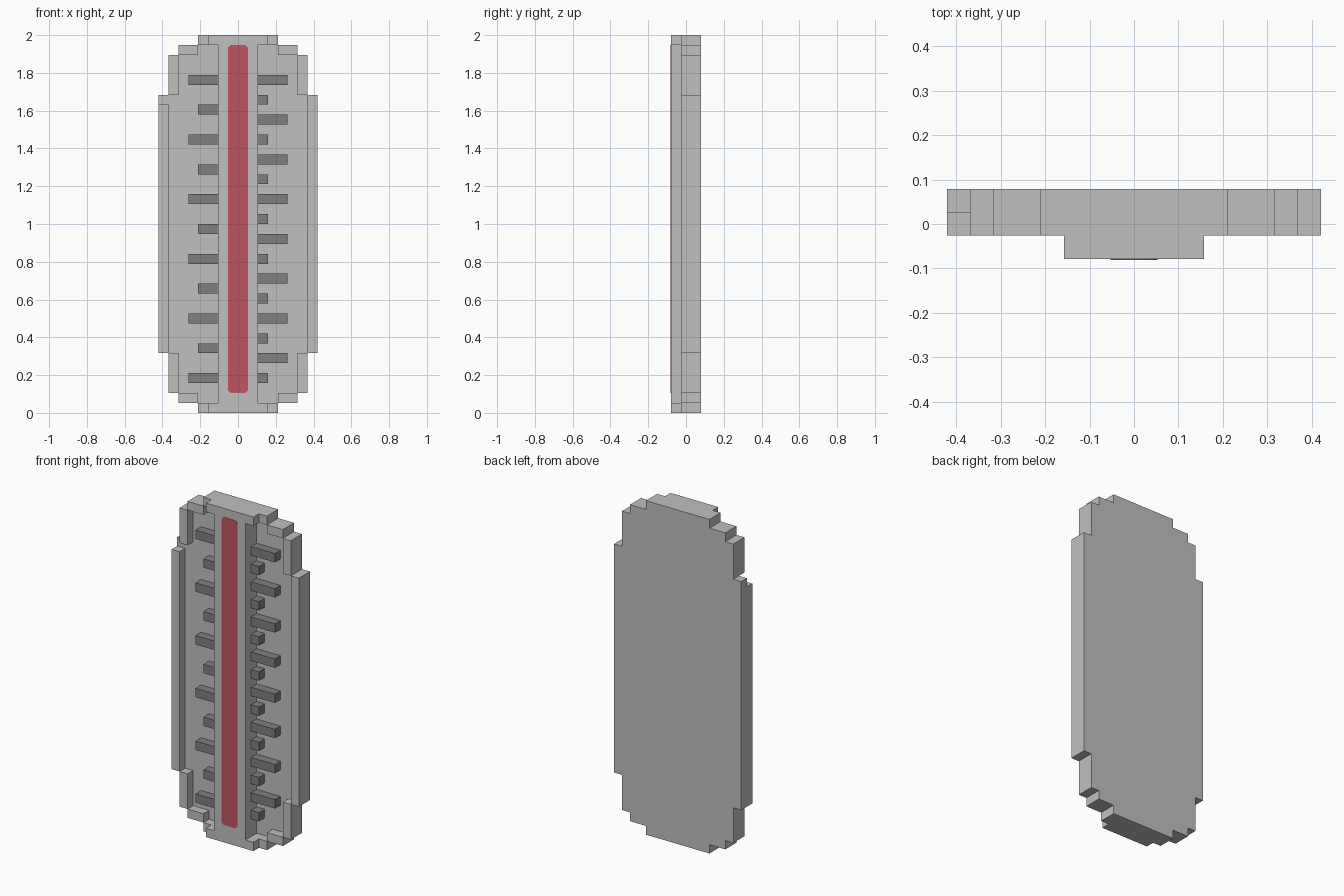
import bpy, bmesh

if "Cube" in bpy.data.objects:
    bpy.data.objects.remove(bpy.data.objects["Cube"], do_unlink=True)

U = 2 / 38          # one block of the design grid; the body is 16 x 3 x 38 blocks
BACK, MID, INNER, FRONT = 1.5, -0.5, 0.5, -1.5   # depth layers in blocks


def material(name, rgb):
    lin = [((c / 255 + 0.055) / 1.055) ** 2.4 for c in rgb] + [1]
    m = bpy.data.materials.new(name)
    m.use_nodes = True
    m.diffuse_color = lin
    bsdf = next(n for n in m.node_tree.nodes if n.type == 'BSDF_PRINCIPLED')
    bsdf.inputs["Base Color"].default_value = lin
    return m


GREY = material("light grey", (192, 192, 192))
DARK = material("dark grey", (128, 128, 128))
RED = material("red", (192, 85, 95))


def finish(name, bm, mat):
    bmesh.ops.recalc_face_normals(bm, faces=bm.faces)
    bmesh.ops.scale(bm, vec=(U, U, U), verts=bm.verts)
    me = bpy.data.meshes.new(name)
    bm.to_mesh(me)
    bm.free()
    me.materials.append(mat)
    ob = bpy.data.objects.new(name, me)
    bpy.context.collection.objects.link(ob)
    return ob


def slab(name, outline, y0, y1, mat):
    """Extrude an (x, z) outline in depth from y0 to y1."""
    bm = bmesh.new()
    face = bm.faces.new([bm.verts.new((x, y0, z)) for x, z in outline])
    ext = bmesh.ops.extrude_face_region(bm, geom=[face])
    verts = [v for v in ext["geom"] if isinstance(v, bmesh.types.BMVert)]
    bmesh.ops.translate(bm, vec=(0, y1 - y0, 0), verts=verts)
    return finish(name, bm, mat)


def box(name, x0, x1, y0, y1, z0, z1, mat):
    return slab(name, [(x0, z0), (x1, z0), (x1, z1), (x0, z1)], y0, y1, mat)


def four_way(quarter):
    """Mirror a lower-right outline, bottom to side, into a closed outline."""
    right = quarter + [(x, 38 - z) for x, z in reversed(quarter)]
    return right + [(-x, z) for x, z in reversed(right)]


# Stepped back plate
slab("back_plate", four_way([(4, 0), (4, 1), (6, 1), (6, 2), (7, 2), (7, 6), (8, 6)]),
     INNER, BACK, GREY)

# Raised centre bar with wider ends
slab("centre_bar", four_way([(3, 0), (3, 1), (2, 1)]), FRONT, INNER, GREY)

# Raised rim, in steps around the plate
for side, label in ((1, "left"), (-1, "right")):
    for end, z in (("bottom", lambda h: h), ("top", lambda h: 38 - h)):
        for part, x0, x1, z0, z1 in (("end", 3, 4, 0, 1), ("step", 4, 6, 1, 2),
                                     ("corner", 6, 7, 2, 6)):
            box(f"{label}_{end}_rim_{part}", side * x0, side * x1, MID, INNER,
                z(z0), z(z1), GREY)
    # the rim on the model's right stops one block short
    box(f"{label}_side_rim", side * 7, side * 8, MID, INNER, 6,
        32 if side > 0 else 31, GREY)

# Scale marks: coarse on the model's right, fine on its left
for side, label, step, short in ((-1, "right", 3, 4), (1, "left", 2, 3)):
    for i, z in enumerate(range(33, 2, -step)):
        reach = short if i % 2 else 5
        box(f"{label}_scale_mark_{i + 1}", side * 2, side * reach, MID, INNER,
            z, z + 1, DARK)

# Red column with clipped corners
slab("red_column", four_way([(0.75, 2), (1, 2.25)])[:2] +
     [(1, 36.75), (0.75, 37), (-0.75, 37), (-1, 36.75), (-1, 2.25), (-0.75, 2)],
     FRONT - 0.04, FRONT, RED)
